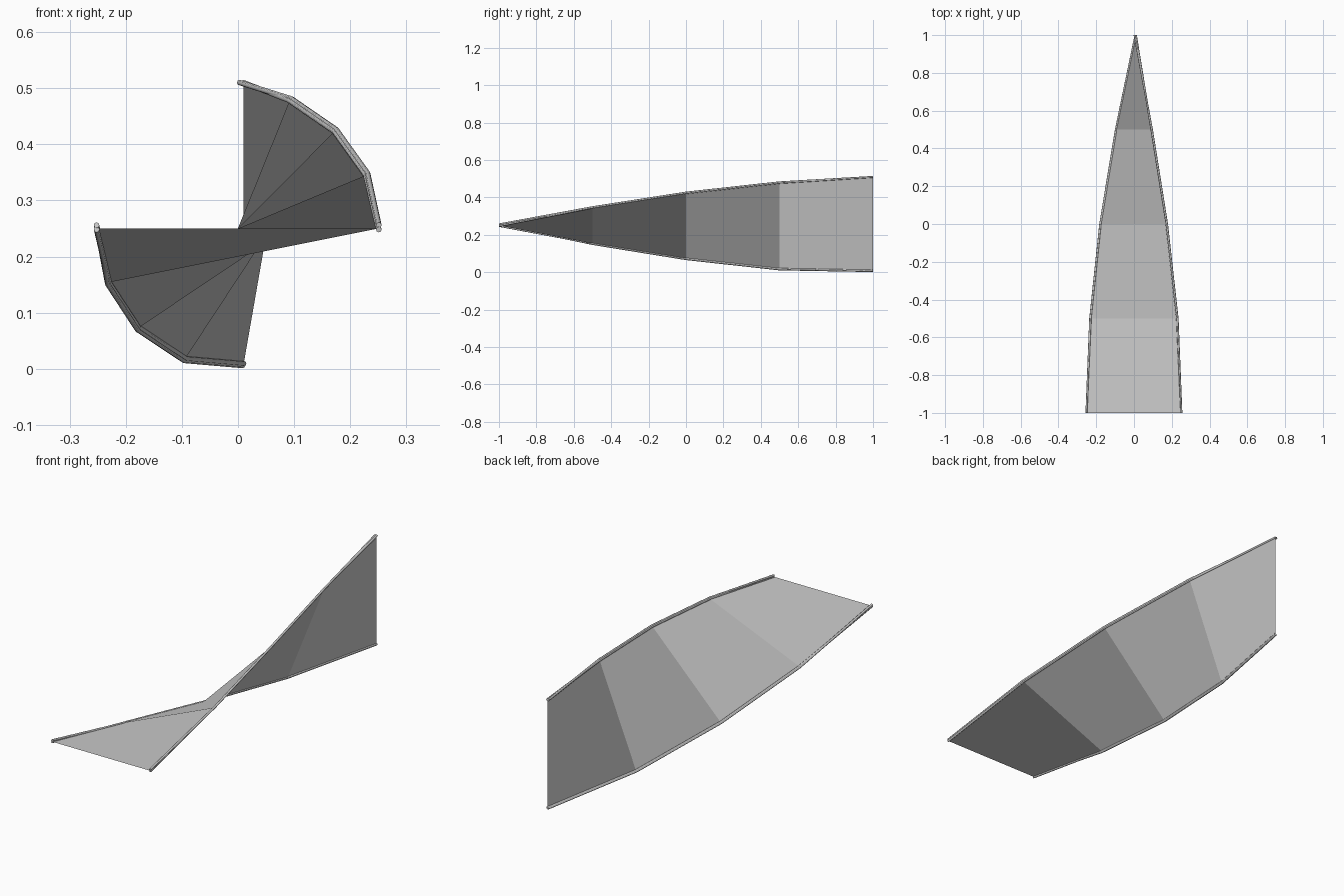
import bpy

if "Cube" in bpy.data.objects:
    bpy.data.objects.remove(bpy.data.objects["Cube"])

YS = (-1.0, -0.5, 0.0, 0.5, 1.0)
# Sheet edge stations (x, z): a quarter twist in four steps
RIGHT = [(0.25, 0.25), (0.228, 0.345), (0.172, 0.423), (0.092, 0.478), (0.01, 0.508)]
LEFT = [(-0.25, 0.25), (-0.23, 0.154), (-0.177, 0.073), (-0.094, 0.018), (0.01, 0.008)]


def path(stations, start, end, shift=(0, 0)):
    inner = [(x + shift[0], z + shift[1]) for x, z in stations[1:-1]]
    return [(x, y, z) for y, (x, z) in zip(YS, [start] + inner + [end])]


# Thin twisted sheet, flat quads
verts = path(RIGHT, RIGHT[0], RIGHT[-1]) + path(LEFT, LEFT[0], LEFT[-1])
faces = [(i, i + 1, i + 6, i + 5) for i in range(4)]
mesh = bpy.data.meshes.new("twisted_sheet")
mesh.from_pydata(verts, [], faces)
bpy.context.collection.objects.link(bpy.data.objects.new("twisted_sheet", mesh))


# Round rods along the two long edges, doubled and almost coincident
def rod(name, points, radius=0.005):
    curve = bpy.data.curves.new(name, 'CURVE')
    curve.dimensions = '3D'
    curve.bevel_depth = radius
    curve.bevel_resolution = 2
    curve.use_fill_caps = True
    spline = curve.splines.new('POLY')
    spline.points.add(len(points) - 1)
    for p, co in zip(spline.points, points):
        p.co = (*co, 1)
    bpy.context.collection.objects.link(bpy.data.objects.new(name, curve))


rod("right_edge_rod", path(RIGHT, (0.251, 0.248), (0.01, 0.51)))
rod("right_edge_rod_outer", path(RIGHT, (0.251, 0.256), (0.003, 0.51), (0.003, 0.003)))
rod("left_edge_rod", path(LEFT, (-0.252, 0.248), (0.01, 0.009)))
rod("left_edge_rod_outer", path(LEFT, (-0.252, 0.256), (0.008, 0.006), (-0.002, -0.003)))
